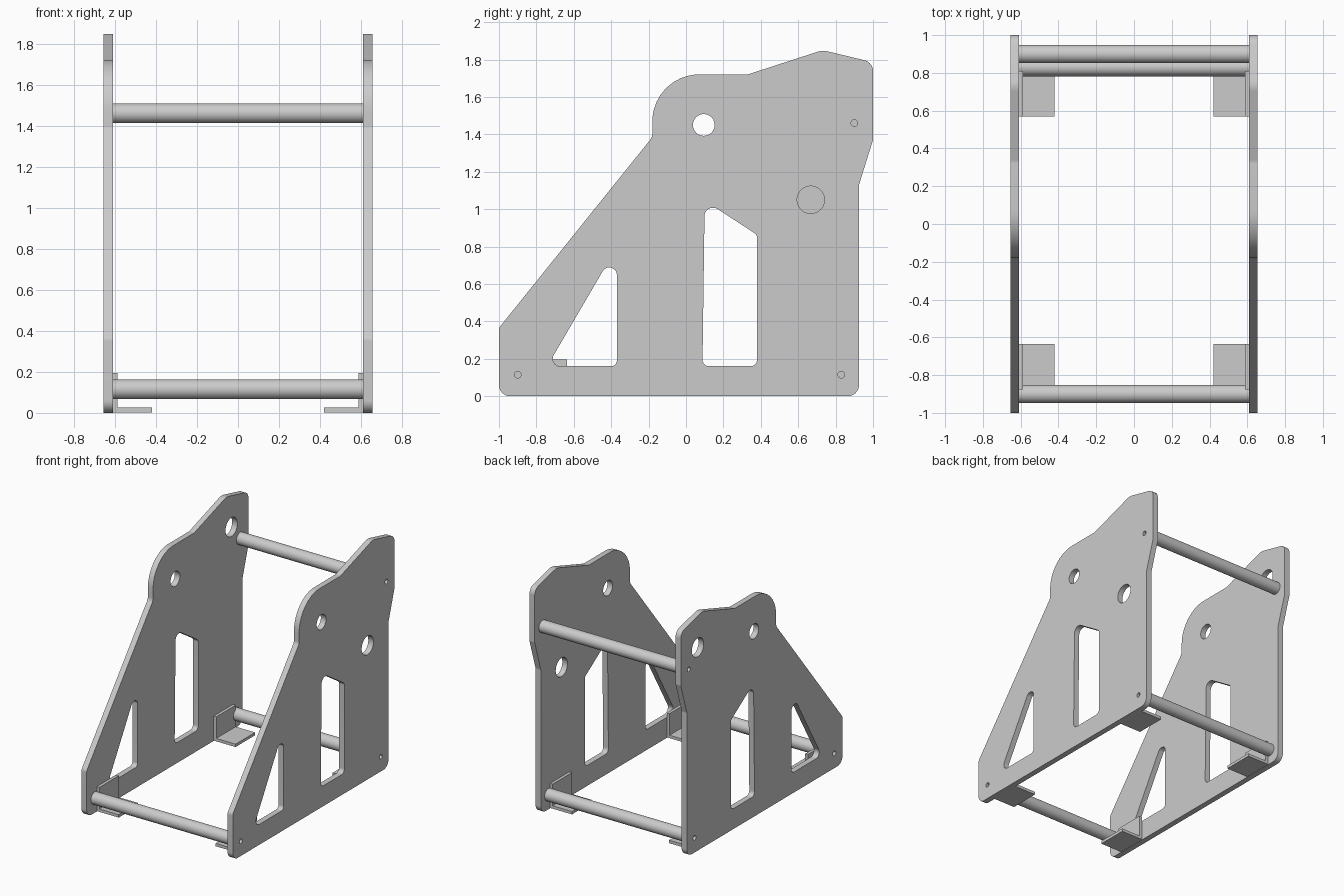
import bpy, bmesh, math
from mathutils import Vector, Matrix

cube = bpy.data.objects.get("Cube")
if cube:
    bpy.data.objects.remove(cube, do_unlink=True)

GREY = (0.6, 0.6, 0.6, 1)
steel = bpy.data.materials.new("grey steel")
steel.use_nodes = True
steel.diffuse_color = GREY
steel.node_tree.nodes["Principled BSDF"].inputs["Base Color"].default_value = GREY

INNER, OUTER = 0.61, 0.655
MID = (INNER + OUTER) / 2


def add_object(name, mesh):
    obj = bpy.data.objects.new(name, mesh)
    bpy.context.collection.objects.link(obj)
    mesh.materials.clear()
    mesh.materials.append(steel)
    bpy.ops.object.select_all(action="DESELECT")
    obj.select_set(True)
    bpy.context.view_layer.objects.active = obj
    bpy.ops.object.shade_smooth_by_angle(angle=math.radians(30))
    return obj


def rounded(corners, segs=10):
    """Polygon from (y, z, radius) corners, each corner filleted."""
    points = []
    for i, (y, z, r) in enumerate(corners):
        p = Vector((y, z))
        a = (Vector(corners[i - 1][:2]) - p).normalized()
        b = (Vector(corners[(i + 1) % len(corners)][:2]) - p).normalized()
        half = a.angle(b) / 2
        centre = p + (a + b).normalized() * r / math.sin(half)
        start = p + a * r / math.tan(half) - centre
        end = p + b * r / math.tan(half) - centre
        for k in range(segs + 1):
            t = k / segs
            points.append(centre + start.lerp(end, t).normalized() * r)
    return points


def circle(y, z, r, segs=40):
    return [Vector((y + r * math.cos(math.tau * k / segs),
                    z + r * math.sin(math.tau * k / segs))) for k in range(segs)]


def side_plate(name, x, loops):
    """Flat plate in the yz plane with holes, made from a filled curve."""
    curve = bpy.data.curves.new(name, "CURVE")
    curve.dimensions = "2D"
    curve.fill_mode = "BOTH"
    curve.extrude = (OUTER - INNER) / 2
    for loop in loops:
        spline = curve.splines.new("POLY")
        spline.points.add(len(loop) - 1)
        for point, co in zip(spline.points, loop):
            point.co = (co.x, co.y, 0, 1)
        spline.use_cyclic_u = True
    temp = bpy.data.objects.new(name + "_curve", curve)
    bpy.context.collection.objects.link(temp)
    graph = bpy.context.evaluated_depsgraph_get()
    mesh = bpy.data.meshes.new_from_object(temp.evaluated_get(graph))
    bpy.data.objects.remove(temp, do_unlink=True)
    mesh.transform(Matrix(((0, 0, 1, x), (1, 0, 0, 0), (0, 1, 0, 0), (0, 0, 0, 1))))
    bm = bmesh.new()
    bm.from_mesh(mesh)
    bmesh.ops.remove_doubles(bm, verts=bm.verts, dist=0.0001)
    bmesh.ops.recalc_face_normals(bm, faces=bm.faces)
    bm.to_mesh(mesh)
    bm.free()
    return add_object(name, mesh)


def rod(name, y, z):
    bm = bmesh.new()
    bmesh.ops.create_cone(bm, cap_ends=True, segments=48, radius1=0.048,
                          radius2=0.048, depth=2 * INNER,
                          matrix=Matrix.Translation((0, y, z))
                          @ Matrix.Rotation(math.pi / 2, 4, "Y"))
    mesh = bpy.data.meshes.new(name)
    bm.to_mesh(mesh)
    bm.free()
    return add_object(name, mesh)


def bracket(name, side, y0, y1):
    """Angle bracket: L profile swept along y."""
    t, low, high, tip = 0.023, 0.003, 0.195, 0.42
    profile = [(INNER, low), (tip, low), (tip, low + t),
               (INNER - t, low + t), (INNER - t, high), (INNER, high)]
    bm = bmesh.new()
    face = bm.faces.new([bm.verts.new((side * x, y0, z)) for x, z in profile])
    swept = bmesh.ops.extrude_face_region(bm, geom=[face])["geom"]
    verts = [g for g in swept if isinstance(g, bmesh.types.BMVert)]
    bmesh.ops.translate(bm, verts=verts, vec=(0, y1 - y0, 0))
    bmesh.ops.recalc_face_normals(bm, faces=bm.faces)
    mesh = bpy.data.meshes.new(name)
    bm.to_mesh(mesh)
    bm.free()
    return add_object(name, mesh)


# Side plate outline and openings
outline = rounded([(-1, 0, 0.06), (0.925, 0, 0.06), (0.925, 1.13, 0.03),
                   (1, 1.37, 0.03), (1, 1.785, 0.06), (0.73, 1.85, 0.1),
                   (0.33, 1.72, 0.06), (-0.18, 1.72, 0.25),
                   (-0.18, 1.385, 0.05), (-1, 0.365, 0.04)])
triangle = rounded([(-0.742, 0.16, 0.04), (-0.37, 0.16, 0.03), (-0.37, 0.797, 0.04)])
slot = rounded([(0.088, 0.16, 0.035), (0.38, 0.16, 0.035),
                (0.38, 0.863, 0.03), (0.1, 1.045, 0.045)])
rods = {"front_rod": (-0.9, 0.115), "lower_back_rod": (0.83, 0.115),
        "upper_back_rod": (0.9, 1.46)}
shared = [outline, triangle, slot, circle(0.095, 1.45, 0.058)]
shared += [circle(y, z, 0.018, 20) for y, z in rods.values()]

# Each plate has its own large hole
side_plate("left_side_plate", MID, shared + [circle(0.667, 1.05, 0.073)])
side_plate("right_side_plate", -MID, shared + [circle(0.79, 1.59, 0.073)])

# Cross rods
for name, (y, z) in rods.items():
    rod(name, y, z)

# Mounting brackets
for label, side in (("left", 1), ("right", -1)):
    bracket(label + "_front_bracket", side, -0.875, -0.635)
    bracket(label + "_back_bracket", side, 0.57, 0.81)
